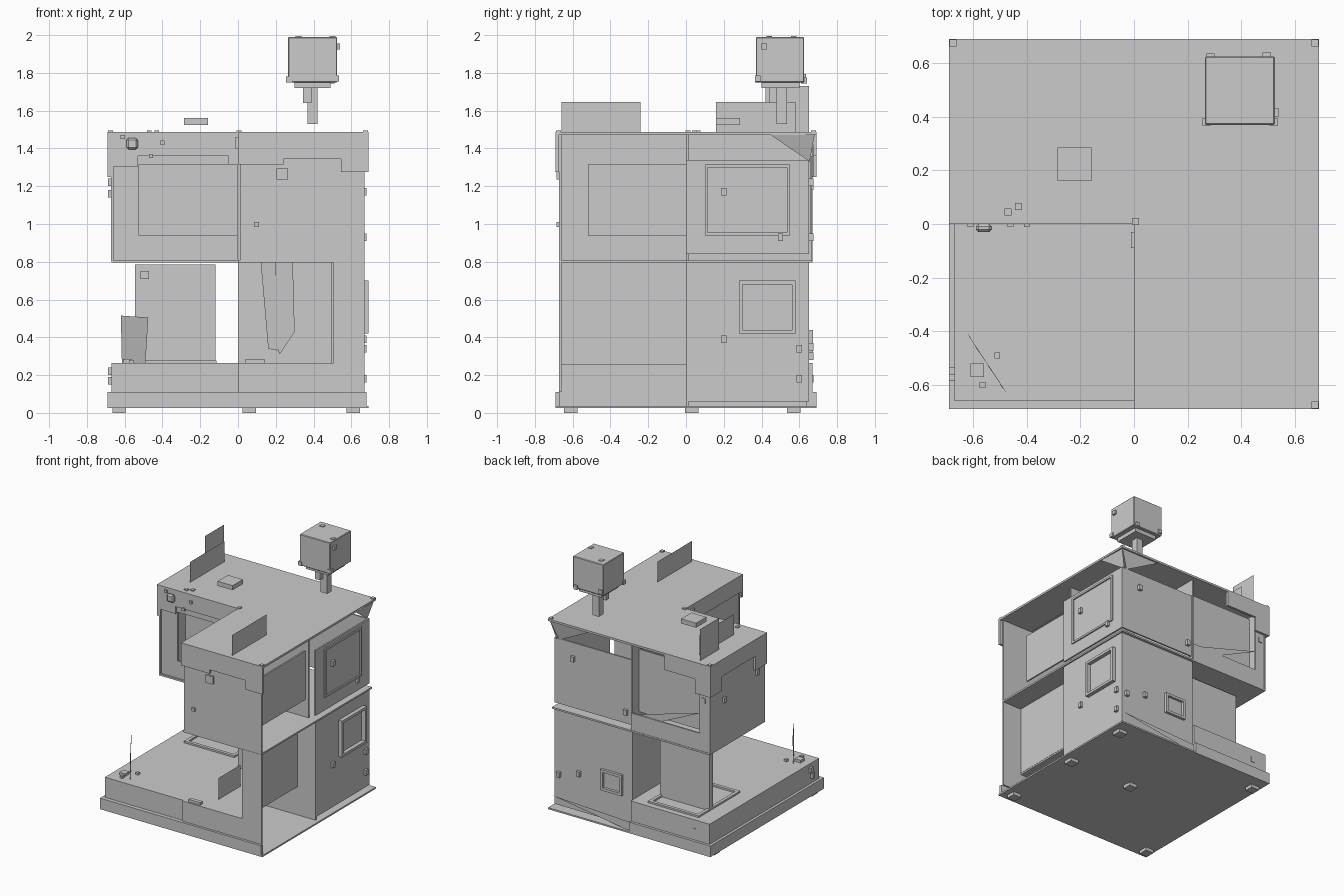
import bpy, bmesh
from mathutils import Vector


def box(name, x0, x1, y0, y1, z0, z1, bevel=0):
    bm = bmesh.new()
    bmesh.ops.create_cube(bm, size=1)
    for v in bm.verts:
        v.co = Vector(((x0 + x1) / 2 + v.co.x * (x1 - x0),
                       (y0 + y1) / 2 + v.co.y * (y1 - y0),
                       (z0 + z1) / 2 + v.co.z * (z1 - z0)))
    me = bpy.data.meshes.new(name)
    bm.to_mesh(me)
    bm.free()
    ob = bpy.data.objects.new(name, me)
    bpy.context.collection.objects.link(ob)
    if bevel:
        m = ob.modifiers.new("bevel", 'BEVEL')
        m.width, m.segments = bevel, 1
    return ob


def sheet(name, *pts):
    me = bpy.data.meshes.new(name)
    me.from_pydata(pts, [], [tuple(range(len(pts)))])
    ob = bpy.data.objects.new(name, me)
    bpy.context.collection.objects.link(ob)
    return ob


def nub(name, x, y, z, s=0.015, t=None):
    t = t or s
    return box(name, x - s, x + s, y - s, y + s, z - t, z + t)


def frame_x(name, x, y0, y1, z0, z1, w=0.02, d=0.03):
    # rectangular window frame on a wall of constant x
    box(name, x, x + d, y0, y1, z0, z0 + w)
    box(name, x, x + d, y0, y1, z1 - w, z1)
    box(name, x, x + d, y0, y0 + w, z0 + w, z1 - w)
    box(name, x, x + d, y1 - w, y1, z0 + w, z1 - w)


def frame_y(name, y, x0, x1, z0, z1, w=0.02, d=0.02):
    # the same on a wall of constant y
    box(name, x0, x1, y, y + d, z0, z0 + w)
    box(name, x0, x1, y, y + d, z1 - w, z1)
    box(name, x0, x0 + w, y, y + d, z0 + w, z1 - w)
    box(name, x1 - w, x1, y, y + d, z0 + w, z1 - w)


T = 0.012

# Base: solid left half, open right half over a thin bottom plate
box("bottom_plate", -0.69, 0.69, -0.69, 0.69, 0.025, 0.037)
box("base_flange_left", -0.69, 0, -0.69, 0.69, 0.037, 0.11)
box("base_block_left", -0.67, 0, -0.66, 0.67, 0.11, 0.265)
box("base_flange_front", 0, 0.68, -0.69, -0.67, 0.037, 0.11)
box("base_front_wall", 0, 0.67, -0.672, -0.66, 0.11, 0.265)
box("floor_front_right", 0, 0.505, -0.66, 0, 0.253, 0.265)
for x in (-0.63, 0.06, 0.61):
    for y in (-0.61, 0.03, 0.57):
        if (x == 0.06) != (y != 0.03) or x == 0.61:
            box("foot", x - 0.035, x + 0.035, y - 0.035, y + 0.035, 0, 0.027)

# Lower storey
box("front_pillar", 0.505, 0.67, -0.672, -0.66, 0.11, 0.8)
box("lower_right_panel", 0.495, 0.507, -0.66, 0, 0.265, 0.8)
box("core_wall_front", 0, 0.66, 0, T, 0.037, 0.8)
box("core_wall_left", 0, T, 0, 0.64, 0.037, 0.8)
box("core_wall_right", 0.648, 0.66, 0, 0.64, 0.06, 0.8)
box("core_wall_back", 0, 0.66, 0.64, 0.652, 0.06, 0.8)
frame_x("lower_window_right", 0.66, 0.28, 0.58, 0.42, 0.7)
frame_y("lower_window_back", 0.652, 0.08, 0.26, 0.28, 0.44)
box("lower_back_left_panel", -0.545, -0.12, 0.45, 0.49, 0.265, 0.785)

# Rail frame lying on the back left floor
for x in (-0.545, -0.14):
    box("floor_rail", x, x + 0.025, 0.12, 0.62, 0.265, 0.278)
for y in (0.12, 0.6):
    box("floor_rail", -0.545, -0.115, y, y + 0.025, 0.265, 0.278)

# L shaped storey slabs and roof
for n, e, z0, z1 in (("mid_slab", 0.67, 0.795, 0.808), ("roof", 0.69, 1.472, 1.488)):
    box(n + "_back", -e, e, 0, e, z0, z1)
    box(n + "_front", 0, e, -e, 0, z0, z1)

# Upper storey, front right room
box("upper_front_wall", 0.01, 0.67, -0.672, -0.66, 0.808, 1.472)
box("upper_inner_left_wall", 0.014, 0.026, -0.67, 0, 0.808, 1.472)
box("upper_dividing_wall", 0, 0.6, 0, T, 0.808, 1.472)
box("upper_right_panel", 0.56, 0.572, -0.52, 0, 0.94, 1.315)

# Upper storey, back left room with recessed openings
box("left_wall", -0.672, -0.66, 0, 0.67, 0.808, 1.472)
box("left_room_front_jamb", -0.67, -0.525, 0.014, 0.026, 0.808, 1.472)
box("left_room_front_sill", -0.525, 0, 0.014, 0.026, 0.808, 0.94)
box("left_room_front_lintel", -0.525, 0, 0.014, 0.026, 1.315, 1.472)
box("left_room_recess", -0.525, 0, 0.11, 0.12, 0.94, 1.315)
box("left_room_back_sill", -0.67, 0, 0.655, 0.667, 0.808, 0.94)
box("left_room_back_panel", -0.6, 0, 0.57, 0.582, 0.92, 1.4)
box("left_room_back_jamb", -0.67, -0.58, 0.655, 0.667, 0.94, 1.36)

# Upper storey, back right room
box("upper_core_right_wall", 0.648, 0.66, 0, 0.64, 0.84, 1.34)
box("upper_core_back_wall", 0, 0.66, 0.64, 0.652, 0.84, 1.34)
box("upper_core_left_wall", -0.006, 0.006, 0, 0.66, 0.808, 1.472)
frame_x("upper_window_right", 0.66, 0.1, 0.55, 0.94, 1.315, 0.015, 0.01)

# Roof skirts with deeper tabs at the corners
box("skirt_front", 0, 0.69, -0.69, -0.672, 1.345, 1.472)
box("skirt_front_tab", 0.545, 0.69, -0.69, -0.672, 1.275, 1.345)
box("skirt_front_tab", 0, 0.24, -0.69, -0.672, 1.315, 1.345)
box("skirt_inner_left", 0, 0.013, -0.69, 0, 1.36, 1.472)
box("skirt_left_front", -0.69, 0, 0, 0.013, 1.36, 1.472)
box("skirt_left_front_tab", -0.67, -0.53, 0, 0.013, 1.305, 1.36)
box("skirt_left_front_tab", -0.05, 0, 0, 0.013, 1.315, 1.36)
box("skirt_left", -0.69, -0.672, 0, 0.69, 1.36, 1.472)
for y in (0, 0.55):
    box("skirt_left_tab", -0.69, -0.672, y, y + 0.14, 1.25, 1.36)
box("skirt_back", -0.69, -0.3, 0.672, 0.69, 1.36, 1.472)
box("skirt_back_tab", -0.69, -0.56, 0.672, 0.69, 1.25, 1.36)

# Loose flaps on the open back corner
sheet("back_flap", (0, 0.66, 0.82), (-0.6, 0.66, 1.1), (-0.02, 0.66, 0.93))
sheet("corner_flap", (0.68, 0.68, 1.47), (0.69, 0.45, 1.47), (0.64, 0.655, 1.33))
sheet("corner_flap", (0.68, 0.68, 1.47), (0.35, 0.68, 1.47), (0.62, 0.655, 1.33))
sheet("base_flap", (0.67, 0.67, 0.13), (0, 0.67, 0.03), (0, 0.67, 0.1))

# Hanging strips in front of the core wall
sheet("hanging_strip", (0.12, -0.06, 0.8), (0.2, -0.06, 0.8), (0.21, -0.02, 0.33), (0.16, -0.02, 0.34))
sheet("hanging_strip", (0.2, -0.05, 0.8), (0.29, -0.05, 0.8), (0.3, -0.03, 0.43),
      (0.22, -0.01, 0.31), (0.17, -0.03, 0.45))

# Thin upright cards
for x, y0, y1, z0, z1 in ((0.412, -0.66, -0.24, 1.47, 1.645), (-0.52, 0.16, 0.58, 1.488, 1.645),
                          (-0.575, 0.42, 0.65, 1.488, 1.73), (0.19, -0.51, -0.24, 0.265, 0.43)):
    sheet("card", (x, y0, z0), (x, y1, z0), (x, y1, z1), (x, y0, z1))
sheet("floor_card", (-0.615, -0.42, 0.265), (-0.49, -0.61, 0.265),
      (-0.475, -0.63, 0.505), (-0.62, -0.41, 0.515))

# Roof pad and sensor head on a post
box("roof_pad", -0.285, -0.158, 0.16, 0.285, 1.525, 1.56)
box("head", 0.265, 0.525, 0.37, 0.625, 1.75, 1.99, 0.004)
box("head_collar", 0.3, 0.49, 0.4, 0.6, 1.72, 1.75)
box("head_post", 0.367, 0.422, 0.48, 0.535, 1.53, 1.72)
box("head_side_post", 0.345, 0.388, 0.44, 0.48, 1.64, 1.72)
for x, y, z in ((0.32, 0.57, 1.98), (0.5, 0.44, 1.98), (0.525, 0.415, 1.94), (0.495, 0.625, 1.76),
                (0.285, 0.62, 1.78), (0.27, 0.38, 1.765), (0.52, 0.38, 1.77)):
    nub("head_bolt", x, y, z, 0.015)

# Small fittings on walls, roof and floor
box("floor_box", -0.61, -0.56, -0.57, -0.52, 0.265, 0.285)
for x, y in ((-0.51, -0.49), (-0.565, -0.6)):
    nub("floor_stud", x, y, 0.27, 0.011)
for x, y in ((-0.47, 0.045), (-0.43, 0.065), (0.005, 0.01), (0.675, -0.675), (0.675, 0.675), (-0.675, 0.675)):
    nub("roof_stud", x, y, 1.484, 0.013, 0.012)
for x, z in ((-0.61, 1.46), (-0.46, 1.36), (-0.4, 1.43)):
    nub("left_front_stud", x, 0, z, 0.011)
box("front_hatch", 0.205, 0.265, -0.685, -0.67, 1.235, 1.295)
box("front_stud", 0.085, 0.11, -0.685, -0.67, 0.985, 1.01)
box("left_hatch", -0.59, -0.53, -0.03, 0, 1.395, 1.455, 0.01)
box("panel_hatch", -0.515, -0.47, 0.43, 0.45, 0.71, 0.75)
box("corner_clip", -0.012, 0.0, -0.09, -0.03, 1.4, 1.46)
box("base_latch", 0.04, 0.14, -0.66, -0.63, 0.265, 0.285)
for z, y in ((1.17, 0.2), (0.93, 0.5), (0.39, 0.2), (0.34, 0.6), (0.18, 0.6)):
    nub("right_stud", 0.665, y, z, 0.014, 0.02)
for z, x in ((1.22, 0.5), (0.93, 0.05), (0.35, 0.45), (1.2, -0.62), (0.18, -0.55), (0.3, 0.62)):
    nub("back_stud", x, 0.66, z, 0.014, 0.02)
for z, y in ((1.22, 0.1), (0.22, -0.55), (0.17, -0.57), (1.16, 0.5)):
    nub("left_stud", -0.675, y, z, 0.014, 0.02)
